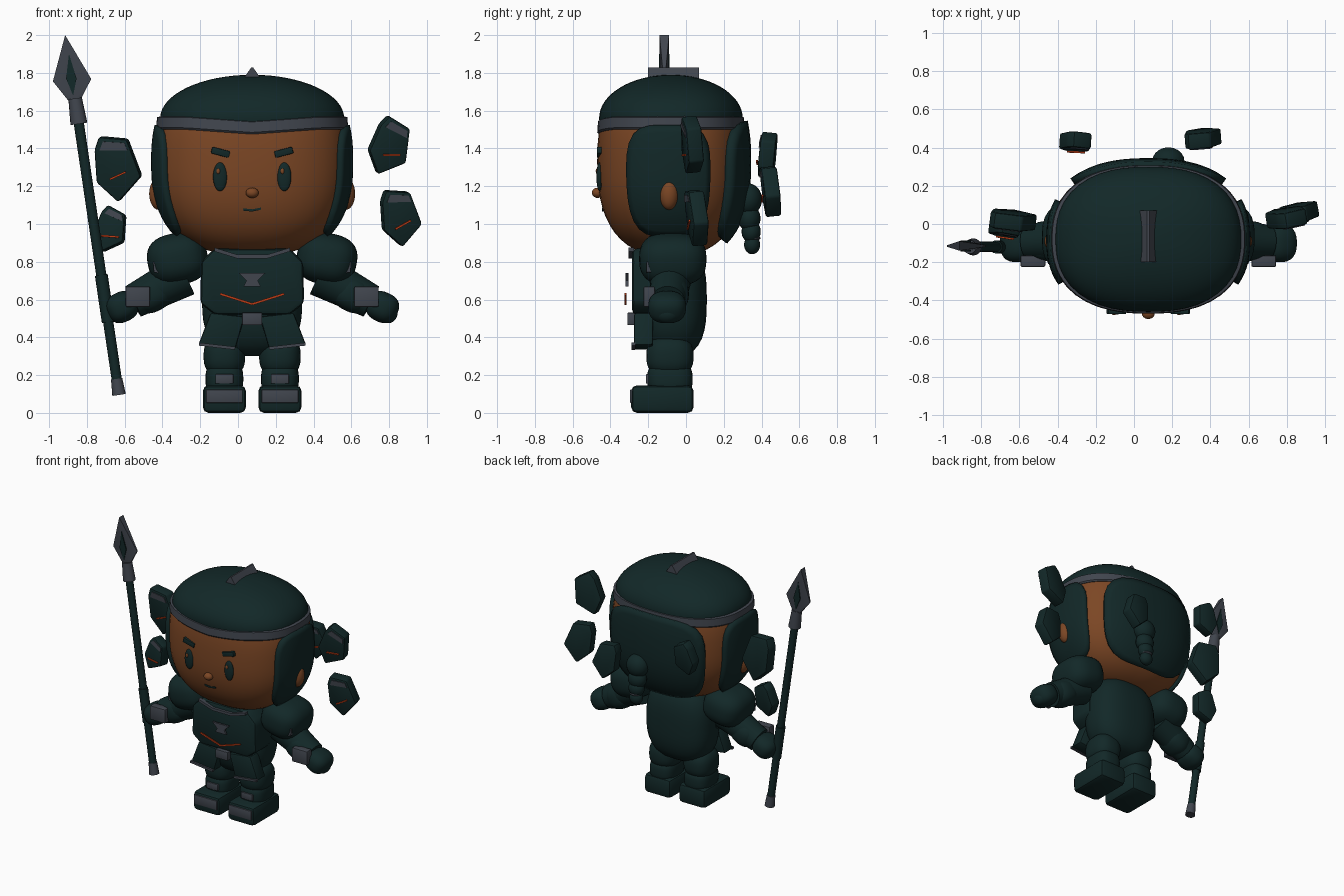
import bpy, bmesh, math
from mathutils import Matrix, Vector

cube = bpy.data.objects.get("Cube")
if cube:
    bpy.data.objects.remove(cube, do_unlink=True)

CX = 0.075          # body centre line
parts = []


def material(name, rgb):
    m = bpy.data.materials.new(name)
    m.use_nodes = True
    m.diffuse_color = (*rgb, 1)
    node = m.node_tree.nodes["Principled BSDF"]
    node.inputs["Base Color"].default_value = (*rgb, 1)
    node.inputs["Roughness"].default_value = 0.8
    return m


TEAL = material("dark teal armour", (0.006, 0.021, 0.021))
SKIN = material("brown skin", (0.2, 0.062, 0.018))
STEEL = material("grey steel", (0.052, 0.06, 0.076))
GLOW = material("orange red glow", (0.5, 0.045, 0.008))


def finish(name, mat, bm, recalc=True):
    if recalc:
        bmesh.ops.recalc_face_normals(bm, faces=bm.faces)
    mesh = bpy.data.meshes.new(name)
    bm.to_mesh(mesh)
    bm.free()
    mesh.materials.append(mat)
    ob = bpy.data.objects.new(name, mesh)
    bpy.context.collection.objects.link(ob)
    parts.append(ob)
    return ob


def rounded(d, nxy, nz):
    """Push a direction onto a unit rounded box."""
    h = math.hypot(d.x, d.y)
    rho = (h ** nz + abs(d.z) ** nz) ** (-1 / nz)
    k = 1.0
    if h > 1e-6:
        k = (abs(d.x / h) ** nxy + abs(d.y / h) ** nxy) ** (-1 / nxy)
    return Vector((d.x * rho * k, d.y * rho * k, d.z * rho))


def blob(name, mat, c, r, nxy=2, nz=2, top=9, segs=32, tilt=0):
    bm = bmesh.new()
    bmesh.ops.create_uvsphere(bm, u_segments=segs, v_segments=segs * 2 // 3, radius=1)
    for v in bm.verts:
        p = rounded(v.co.normalized(), nxy, nz)
        v.co = Vector((p.x * r[0], p.y * r[1], min(p.z * r[2], top)))
    bm.transform(Matrix.Translation(c) @ Matrix.Rotation(tilt, 4, 'Y'))
    return finish(name, mat, bm)


def plate(name, mat, pts, y, depth, bevel=0.0, mat4=Matrix()):
    """Outline in x and z, pushed back from y by depth."""
    bm = bmesh.new()
    face = bm.faces.new([bm.verts.new((x, y, z)) for x, z in pts])
    ext = bmesh.ops.extrude_face_region(bm, geom=[face])
    for v in ext["geom"]:
        if isinstance(v, bmesh.types.BMVert):
            v.co.y += depth
    if bevel:
        bmesh.ops.bevel(bm, geom=bm.edges[:], offset=bevel, segments=2,
                        profile=0.5, affect='EDGES')
    bm.transform(mat4)
    return finish(name, mat, bm)


def rod(name, mat, a, b, r1, r2, segs=16):
    a, b = Vector(a), Vector(b)
    bm = bmesh.new()
    bmesh.ops.create_cone(bm, cap_ends=True, segments=segs, radius1=r1, radius2=r2,
                          depth=(b - a).length)
    rot = (b - a).to_track_quat('Z', 'Y').to_matrix().to_4x4()
    bm.transform(Matrix.Translation((a + b) / 2) @ rot)
    return finish(name, mat, bm)


def box(x, z, w, h):
    return [(x - w, z - h), (x + w, z - h), (x + w, z + h), (x - w, z + h)]


def stroke(a, b, w):
    """Thin bar outline from a to b."""
    d = (Vector(b) - Vector(a)).normalized() * w
    n = (-d.y, d.x)
    return [(a[0] - n[0], a[1] - n[1]), (b[0] - n[0], b[1] - n[1]),
            (b[0] + n[0], b[1] + n[1]), (a[0] + n[0], a[1] + n[1])]


# Head and cap
HEAD, HR = Vector((CX, -0.08, 1.33)), Vector((0.51, 0.39, 0.5))
blob("head", SKIN, HEAD, HR, 2.4, 2.5, top=0.23, segs=48)
blob("cap", TEAL, (CX, -0.08, 1.56), (0.487, 0.38, 0.23), 2.4, 2, segs=48)


def hair_shell(name, lon, half_lon, lat, half_lat, rise):
    """Rounded patch hugging the head."""
    bm = bmesh.new()
    rings, count = 8, 40

    def point(u, v):
        a, b = math.radians(lon + u * half_lon), math.radians(lat + v * half_lat)
        p = rounded(Vector((math.cos(a) * math.cos(b), math.sin(a) * math.cos(b), math.sin(b))), 2.4, 2.5)
        return HEAD + Vector([p[i] * (HR[i] + rise) for i in range(3)])

    mid = bm.verts.new(point(0, 0))
    last = None
    for i in range(1, rings + 1):
        row = []
        for j in range(count):
            t = math.tau * j / count
            c, s = math.cos(t), math.sin(t)
            k = i / rings * (c ** 4 + s ** 4) ** -0.25
            row.append(bm.verts.new(point(c * k, s * k)))
        for j in range(count):
            n = (j + 1) % count
            if last:
                bm.faces.new((last[j], row[j], row[n], last[n]))
            else:
                bm.faces.new((mid, row[j], row[n]))
        last = row
    ob = finish(name, TEAL, bm, recalc=False)
    mod = ob.modifiers.new("thickness", 'SOLIDIFY')
    mod.thickness, mod.offset = rise + 0.02, -1


hair_shell("left_side_hair", -2, 31, -12, 33, 0.025)
hair_shell("right_side_hair", 182, 31, -12, 33, 0.025)
hair_shell("back_hair", 90, 45, -13, 36, 0.035)

# Head band with a dip at the brow
bm = bmesh.new()
loops = []
for i in range(64):
    t = math.tau * i / 64
    p = rounded(Vector((math.cos(t), math.sin(t), 0)), 2.4, 2)
    dip = 0.025 * max(0, 1 - abs(p.x) / 0.7) if p.y < 0 else 0
    loops.append([bm.verts.new((CX + p.x * (0.5 + o), p.y * (0.382 + o) - 0.08, z - dip))
                  for o, z in ((0, 1.5), (0.008, 1.51), (0.004, 1.565), (-0.03, 1.575), (-0.05, 1.5))])
for a, b in zip(loops, loops[1:] + loops[:1]):
    for k in range(5):
        bm.faces.new((a[k], b[k], b[(k + 1) % 5], a[(k + 1) % 5]))
finish("head_band", STEEL, bm)
plate("crest", STEEL, [(CX - 0.045, 1.77), (CX + 0.045, 1.77), (CX + 0.006, 1.828), (CX - 0.006, 1.828)],
      -0.2, 0.27)

# Face
for s, side in ((-1, "right"), (1, "left")):
    blob(side + "_ear", SKIN, (CX + s * 0.495, -0.09, 1.16), (0.05, 0.052, 0.085))
    blob(side + "_eye", TEAL, (CX + s * 0.17, -0.458, 1.25), (0.037, 0.016, 0.076))
    blob(side + "_eye_glint", SKIN, (CX + s * 0.17 - 0.01, -0.472, 1.28), (0.01, 0.006, 0.015), segs=12)
    plate(side + "_eyebrow", TEAL, stroke((CX + s * 0.12, 1.367), (CX + s * 0.215, 1.392), 0.018),
          -0.472, 0.03, 0.005)
blob("nose", SKIN, (CX, -0.468, 1.165), (0.034, 0.03, 0.027))
plate("mouth", TEAL, [(CX - 0.05, 1.083), (CX - 0.045, 1.07), (CX, 1.066), (CX + 0.045, 1.075),
                      (CX + 0.047, 1.087), (CX, 1.078)], -0.445, 0.03)

# Hair tail at the back
for i, (y, z, r) in enumerate(((0.33, 1.13, 0.085), (0.335, 1.03, 0.07), (0.345, 0.96, 0.06), (0.35, 0.89, 0.05))):
    blob("hair_tail_%d" % (i + 1), TEAL, (0.18, y, z), (r, r * 0.85, r), segs=20)
blob("hair_tail_tie", STEEL, (0.18, 0.35, 0.925), (0.045, 0.045, 0.014), segs=16)

# Torso and chest armour
blob("torso", TEAL, (CX, -0.07, 0.6), (0.265, 0.18, 0.3), 2.6, 2.8)
blob("neck", TEAL, (CX, -0.07, 0.88), (0.16, 0.14, 0.08))
chest = [(0.2, 0.87), (0.27, 0.8), (0.275, 0.58), (0.2, 0.52)]
plate("chest_plate", TEAL, [(CX - x, z) for x, z in chest] + [(CX + x, z) for x, z in chest[::-1]],
      -0.285, 0.2, 0.025)
collar = [(0.2, 0.875), (0.08, 0.838), (0.08, 0.818), (0.2, 0.855)]
plate("collar_middle", STEEL, box(CX, 0.828, 0.08, 0.01), -0.305, 0.03)
gem = [(0.07, 0.74), (0.03, 0.7), (0.045, 0.67)]
plate("chest_emblem", STEEL, [(CX - x, z) for x, z in gem] + [(CX + x, z) for x, z in gem[::-1]], -0.32, 0.015)
plate("belt_buckle", STEEL, box(CX, 0.498, 0.053, 0.033), -0.31, 0.04, 0.005)

for s, side in ((-1, "right"), (1, "left")):
    plate(side + "_collar_trim", STEEL, [(CX + s * x, z) for x, z in collar], -0.305, 0.03)
    plate(side + "_glow_line", GLOW, stroke((CX, 0.576), (CX + s * 0.17, 0.63), 0.006), -0.325, 0.009)
    # Skirt flap and trim
    flap = [(0.04, 0.51), (0.22, 0.53), (0.285, 0.36), (0.09, 0.335)]
    plate(side + "_skirt_flap", TEAL, [(CX + s * x, z) for x, z in flap], -0.275, 0.1, 0.012)
    plate(side + "_skirt_trim", STEEL, stroke((CX + s * 0.09, 0.342), (CX + s * 0.282, 0.364), 0.008), -0.288, 0.02)
    # Legs and boots
    x = CX + s * 0.147
    blob(side + "_thigh", TEAL, (x, -0.085, 0.3), (0.11, 0.125, 0.11), 2.6, 2.6)
    blob(side + "_shin", TEAL, (x, -0.085, 0.18), (0.1, 0.12, 0.09), 3, 3)
    plate(side + "_ankle_guard", STEEL, box(x, 0.18, 0.048, 0.025), -0.213, 0.03, 0.005)
    boot = plate(side + "_boot", TEAL, box(x, 0.073, 0.114, 0.073), -0.29, 0.33, 0.03)
    plate(side + "_toe_guard", STEEL, box(x, 0.088, 0.097, 0.036), -0.297, 0.02, 0.006)
    # Arms
    blob(side + "_pauldron", TEAL, (CX + s * 0.395, -0.07, 0.815), (0.16, 0.178, 0.137), 2.8, 2.6, tilt=s * 0.2)
    x = CX + s * 0.495
    plate(side + "_pauldron_mark", STEEL, [(x - s * 0.03, 0.735), (x + s * 0.025, 0.745),
                                           (x + s * 0.03, 0.8), (x + s * 0.005, 0.8)], -0.21, 0.06)
    rod(side + "_sleeve", TEAL, (CX + s * 0.36, -0.08, 0.73), (CX + s * 0.63, -0.095, 0.59), 0.115, 0.09, 24)
    blob(side + "_elbow", TEAL, (CX + s * 0.53, -0.09, 0.63), (0.11, 0.105, 0.095), 2.4, 2.4, tilt=s * 0.48)
    blob(side + "_hand", TEAL, (CX + s * 0.69, -0.1, 0.56), (0.085, 0.1, 0.08), 2.5, 2.5, tilt=s * 0.45)
    plate(side + "_wrist_guard", STEEL, box(CX + s * 0.605, 0.615, 0.065, 0.054), -0.225, 0.06, 0.008)
blob("left_fist", TEAL, (0.795, -0.1, 0.53), (0.05, 0.07, 0.055))


# Spear
def on_shaft(z):
    return (-0.635 - 0.148 * (z - 0.13), -0.12, z)


for name, mat, z0, z1, r0, r1 in (("spear_shaft", TEAL, 0.12, 1.6, 0.027, 0.027),
                                  ("spear_butt", STEEL, 0.095, 0.18, 0.036, 0.03),
                                  ("spear_grip", TEAL, 0.48, 0.73, 0.034, 0.034),
                                  ("spear_collar", STEEL, 1.53, 1.665, 0.045, 0.036)):
    rod(name, mat, on_shaft(z0), on_shaft(z1), r0, r1)
bm = bmesh.new()
for x, y, z in ((-0.915, 0.025, 2), (-0.868, 0.025, 1.655), (-0.98, 0.004, 1.755), (-0.777, 0.004, 1.768),
                (-0.9, 0.01, 1.655), (-0.835, 0.01, 1.655)):
    for f in (-1, 1):
        bm.verts.new((x, -0.115 + f * y, z))
bmesh.ops.convex_hull(bm, input=bm.verts)
finish("spear_blade", STEEL, bm)
for y in (-0.143, -0.095):
    plate("spear_blade_inlay", TEAL, [(-0.873, 1.68), (-0.855, 1.77), (-0.895, 1.9), (-0.91, 1.77)], y, 0.008)

# Floating armour shards: position, scale, turn, tilt, glow slope
hexagon = [(-0.09, 0.15), (0.04, 0.14), (0.105, -0.03), (0, -0.15), (-0.1, -0.06), (-0.11, 0.09)]
shards = (((-0.63, 0.02, 1.29), 1.15, 0, 5, 25), ((-0.67, -0.02, 0.96), 0.8, 25, -5, -5),
          ((0.805, 0.035, 1.4), 1, 28, 6, 0), ((0.865, 0.06, 1.03), 1, 0, 5, 28),
          ((-0.3, 0.43, 1.35), 0.8, 25, -6, 10), ((0.365, 0.45, 1.17), 0.9, 0, 6, 20))
for i, (pos, size, turn, tilt, slope) in enumerate(shards):
    lean = Matrix.Translation(pos) @ Matrix.Rotation(math.radians(tilt), 4, 'X') \
        @ Matrix.Rotation(math.radians(pos[0] * 12), 4, 'Z')
    m = lean @ Matrix.Rotation(math.radians(turn), 4, 'Y')
    outline = [(x * size, z * size) for x, z in hexagon]
    plate("shard_%d" % i, TEAL, outline, -0.042, 0.084, 0.012, m)
    edge = [(-0.07, 0.13), (0.03, 0.125), (0.045, 0.09), (-0.085, 0.09)]
    plate("shard_edge_%d" % i, STEEL, [(x * size, z * size) for x, z in edge], -0.047, 0.009, 0, m)
    a = math.radians(slope)
    dx, dz = 0.047 * math.cos(a), 0.047 * math.sin(a)
    plate("shard_glow_%d" % i, GLOW, stroke((-dx, -dz - 0.03), (dx, dz - 0.03), 0.005), -0.055, 0.009, 0, lean)

# Smooth shading with sharp edges kept
bpy.ops.object.select_all(action='DESELECT')
for ob in parts:
    ob.select_set(True)
bpy.context.view_layer.objects.active = parts[0]
bpy.ops.object.shade_smooth_by_angle(angle=math.radians(35))
